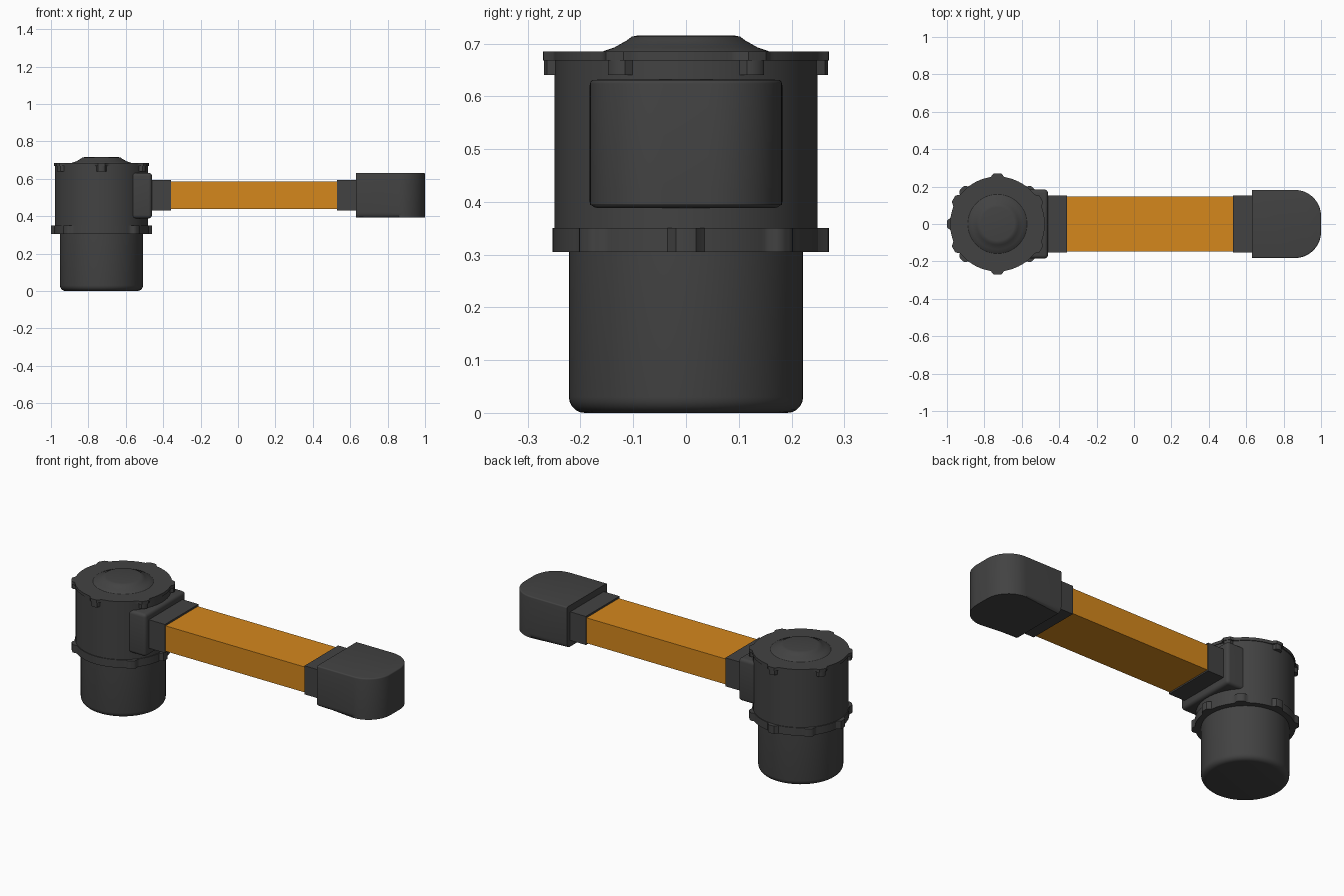
import bpy, bmesh, math
from math import cos, sin, pi, radians

if "Cube" in bpy.data.objects:
    bpy.data.objects.remove(bpy.data.objects["Cube"])

CX = -0.73  # axis of the round housing


def material(name, col):
    m = bpy.data.materials.new(name)
    m.diffuse_color = (*col, 1)
    m.use_nodes = True
    m.node_tree.nodes["Principled BSDF"].inputs["Base Color"].default_value = m.diffuse_color
    return m


DARK = material("dark_plastic", (0.055, 0.055, 0.055))
ORANGE = material("orange_bar", (0.66, 0.245, 0.012))


def finish(name, bm, mat, smooth=True):
    bmesh.ops.recalc_face_normals(bm, faces=bm.faces)
    me = bpy.data.meshes.new(name)
    bm.to_mesh(me)
    bm.free()
    ob = bpy.data.objects.new(name, me)
    bpy.context.collection.objects.link(ob)
    me.materials.append(mat)
    if smooth:
        bpy.ops.object.select_all(action='DESELECT')
        bpy.context.view_layer.objects.active = ob
        ob.select_set(True)
        bpy.ops.object.shade_smooth_by_angle(angle=radians(35))
    return ob


def lathe(name, profile, n=64):
    """Closed solid of revolution from (radius, z) points, bottom to top."""
    bm = bmesh.new()
    rings = [[bm.verts.new((CX + r * cos(2 * pi * i / n), r * sin(2 * pi * i / n), z))
              for i in range(n)] for r, z in profile]
    for a, b in zip(rings, rings[1:]):
        for i in range(n):
            j = (i + 1) % n
            bm.faces.new((a[i], a[j], b[j], b[i]))
    bm.faces.new(rings[0])
    bm.faces.new(rings[-1])
    return finish(name, bm, DARK)


def prism(name, outline, z0, z1):
    bm = bmesh.new()
    lo = [bm.verts.new((x, y, z0)) for x, y in outline]
    hi = [bm.verts.new((x, y, z1)) for x, y in outline]
    bm.faces.new(lo)
    bm.faces.new(hi)
    for i in range(len(lo)):
        j = (i + 1) % len(lo)
        bm.faces.new((lo[i], lo[j], hi[j], hi[i]))
    return bm


def lobed_flange(name, r0, r1, width, lobes, z0, z1, n=180):
    """Disc whose rim swells to r1 at each lobe angle (degrees)."""
    pts = []
    for i in range(n):
        a = 360 * i / n
        d = min(abs((a - l + 180) % 360 - 180) for l in lobes)
        t = max(0, min(1, (width - d) / (width * 0.6)))
        r = r0 + (r1 - r0) * t * t * (3 - 2 * t)
        pts.append((CX + r * cos(radians(a)), r * sin(radians(a))))
    return finish(name, prism(name, pts, z0, z1), DARK)


def box(name, x, y, z, mat, bevel=0.0, smooth=True, pick=None):
    bm = prism(name, [(x[0], -y), (x[1], -y), (x[1], y), (x[0], y)], *z)
    if bevel:
        edges = [e for e in bm.edges if pick is None or pick(e)]
        bmesh.ops.bevel(bm, geom=edges, offset=bevel, segments=4, profile=0.5, affect='EDGES')
    return finish(name, bm, mat, smooth)


# Lower canister with rounded bottom edge
R = 0.03
foot = [(0.222 - R + R * sin(k * pi / 10), R - R * cos(k * pi / 10)) for k in range(6)]
lathe("lower_canister", foot + [(0.222, 0.32)])

# Upper housing and raised lid boss
lathe("upper_housing", [(0.249, 0.31), (0.249, 0.675)])
lathe("lid_boss", [(0.162, 0.68), (0.158, 0.685), (0.135, 0.693), (0.112, 0.706),
                   (0.103, 0.713), (0.09, 0.7155)])

# Lid plate with six lobes and the screw lugs under it
six = [30 + 60 * k for k in range(6)]
lobed_flange("lid_plate", 0.253, 0.271, 9, six, 0.668, 0.685)
lobed_flange("lid_lugs", 0.245, 0.269, 7, six, 0.64, 0.67)

# Joint flange around the middle
lobed_flange("joint_flange", 0.253, 0.271, 8, [0, 45, 90, 135, 180, 225, 315], 0.305, 0.35)

# Socket block that joins the bar to the housing
box("housing_socket", (-0.66, -0.46), 0.184, (0.388, 0.632), DARK, 0.018,
    pick=lambda e: any(v.co.x > -0.5 for v in e.verts))
box("housing_collar", (-0.50, -0.358), 0.153, (0.43, 0.594), DARK)

# Square bar
box("bar", (-0.37, 0.54), 0.147, (0.438, 0.584), ORANGE, smooth=False)

# End cap with rounded nose and softened bottom rim
box("cap_collar", (0.53, 0.66), 0.153, (0.43, 0.594), DARK)
N = 0.14
nose = [(1 - N + N * sin(k * pi / 24), -0.182 + N - N * cos(k * pi / 24)) for k in range(13)]
plan = [(0.63, -0.182)] + nose + [(x, -y) for x, y in reversed(nose)] + [(0.63, 0.182)]
bm = prism("end_cap", plan, 0.394, 0.631)
for z, off in ((0.394, 0.026), (0.631, 0.007)):
    rim = [e for e in bm.edges if all(abs(v.co.z - z) < 1e-4 for v in e.verts)
           and any(v.co.x > 0.64 for v in e.verts)]
    bmesh.ops.bevel(bm, geom=rim, offset=off, segments=4, profile=0.5, affect='EDGES')
finish("end_cap", bm, DARK)
